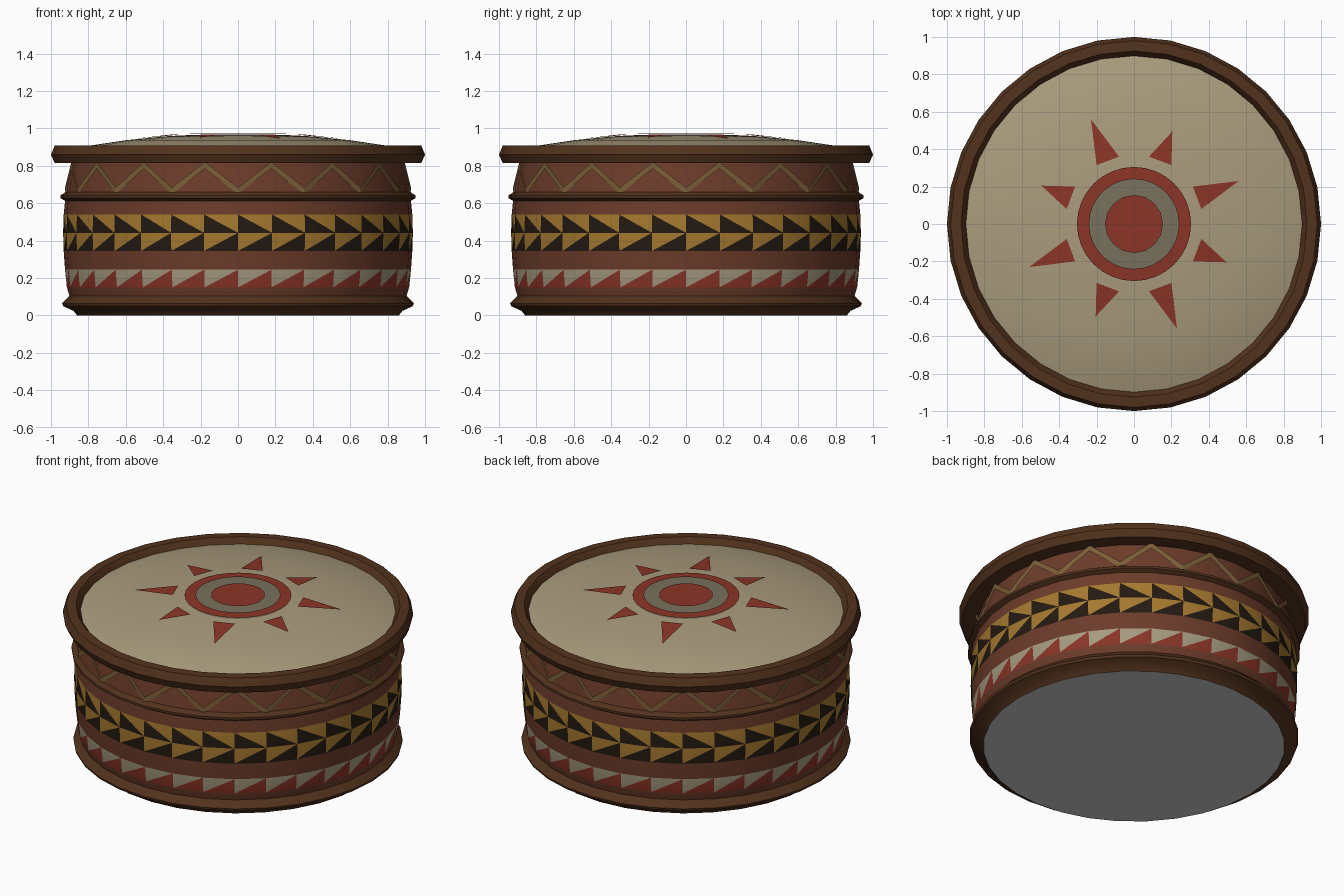
import bpy, bmesh
from math import sin, cos, pi, radians, hypot

if "Cube" in bpy.data.objects:
    bpy.data.objects.remove(bpy.data.objects["Cube"])

N = 32


def mat(name, r, g, b):
    m = bpy.data.materials.new(name)
    m.diffuse_color = (r, g, b, 1)
    m.use_nodes = True
    m.node_tree.nodes["Principled BSDF"].inputs["Base Color"].default_value = m.diffuse_color
    return m


WOOD = mat("wood", .15, .045, .023)
DARK = mat("dark_wood", .085, .032, .012)
SKIN = mat("skin", .40, .33, .205)
SHADE = mat("skin_shaded", .19, .165, .11)
RED = mat("red_paint", .26, .035, .02)
YELLOW = mat("yellow_paint", .38, .19, .028)
BLACK = mat("black_paint", .017, .01, .006)
WHITE = mat("white_paint", .38, .33, .22)
ROPE = mat("lacing", .20, .115, .04)


def finish(name, bm, mats, smooth=True):
    me = bpy.data.meshes.new(name)
    bm.to_mesh(me)
    bm.free()
    for m in mats:
        me.materials.append(m)
    ob = bpy.data.objects.new(name, me)
    bpy.context.collection.objects.link(ob)
    if smooth:
        bpy.context.view_layer.objects.active = ob
        ob.select_set(True)
        bpy.ops.object.shade_smooth_by_angle(angle=radians(35))
        ob.select_set(False)
    return ob


def lathe(name, profile, mats, closed=False, rows={}, n=N, smooth=True):
    """Spin (r, z) points. rows: row -> material, or (lower, upper, diagonal) for painted triangles."""
    bm = bmesh.new()
    rings = []
    for r, z in profile:
        if r == 0:
            rings.append([bm.verts.new((0, 0, z))] * n)
        else:
            rings.append([bm.verts.new((r * cos(2 * pi * i / n), r * sin(2 * pi * i / n), z))
                          for i in range(n)])
    for j in range(len(rings) if closed else len(rings) - 1):
        lo, hi = rings[j], rings[(j + 1) % len(rings)]
        style = rows.get(j, 0)
        for i in range(n):
            k = (i + 1) % n
            a, b, c, d = lo[i], lo[k], hi[k], hi[i]
            if isinstance(style, tuple):
                low, up, diag = style
                tris = ((a, b, c), (a, c, d)) if diag == "/" else ((a, b, d), (b, c, d))
                for t, m in zip(tris, (low, up)):
                    bm.faces.new(t).material_index = m
            else:
                vs = list(dict.fromkeys((a, b, c, d)))
                bm.faces.new(vs).material_index = style
    return finish(name, bm, mats, smooth)


# Barrel with painted triangle bands
lathe("drum_body",
      [(.90, .10), (.915, .15), (.925, .245), (.932, .345), (.935, .442), (.932, .54),
       (.925, .61), (.92, .66), (.885, .83)],
      [WOOD, RED, WHITE, YELLOW, BLACK],
      rows={1: (1, 2, "/"), 3: (4, 3, "/"), 4: (4, 3, "\\")})

# Base hoop, middle hoop and top rim
lathe("base_hoop", [(.86, 0), (.88, .025), (.935, .05), (.94, .065), (.90, .105)], [DARK])
lathe("middle_hoop", [(.92, .61), (.95, .628), (.95, .642), (.92, .66)], [DARK])
lathe("top_rim", [(.88, .815), (.98, .815), (1.0, .86), (.98, .908), (.925, .91), (.895, .87)],
      [DARK], closed=True)

# Flat underside
bm = bmesh.new()
bmesh.ops.create_circle(bm, cap_ends=True, segments=N, radius=.86)
bmesh.ops.reverse_faces(bm, faces=bm.faces[:])
finish("underside", bm, [], False)

# Domed drum skin
DOME = [(.90, .875), (.78, .91), (.60, .937), (.40, .957), (.30, .963), (.15, .967), (0, .968)]
lathe("drum_skin", DOME, [SKIN, SHADE], rows={4: 1, 5: 1})


def dome_z(r):
    for (r1, z1), (r0, z0) in zip(DOME, DOME[1:]):
        if r0 <= r <= r1:
            return z0 + (z1 - z0) * (r - r0) / (r1 - r0)


# Painted sun: disc, ring and eight rays
lathe("sun_disc", [(.155, .975), (0, .976)], [RED], n=16, smooth=False)
lathe("sun_ring", [(.305, .972), (.24, .975)], [RED], smooth=False)
bm = bmesh.new()
for tip in ((.56, .23), (.495, -.205)):
    side = 1 if tip[1] > 0 else -1
    ray = [(.36, .08 * side), tip, (.315, .20 * side)][::side]
    for q in range(4):
        c, s = cos(q * pi / 2), sin(q * pi / 2)
        bm.faces.new([bm.verts.new((x * c - y * s, x * s + y * c, dome_z(hypot(x, y)) + .008))
                      for x, y in ray])
finish("sun_rays", bm, [RED], False)

# Zigzag lacing: a ribbon around the upper barrel
bm = bmesh.new()
lower, upper = [], []
for i in range(N):
    a = 2 * pi * i / N
    r, z = (.925, .648) if i % 2 == 0 else (.908, .785)
    lower.append(bm.verts.new((r * cos(a), r * sin(a), z)))
    upper.append(bm.verts.new((r * cos(a), r * sin(a), z + .036)))
for i in range(N):
    k = (i + 1) % N
    bm.faces.new((lower[i], lower[k], upper[k], upper[i]))
finish("zigzag_lacing", bm, [ROPE], False)
